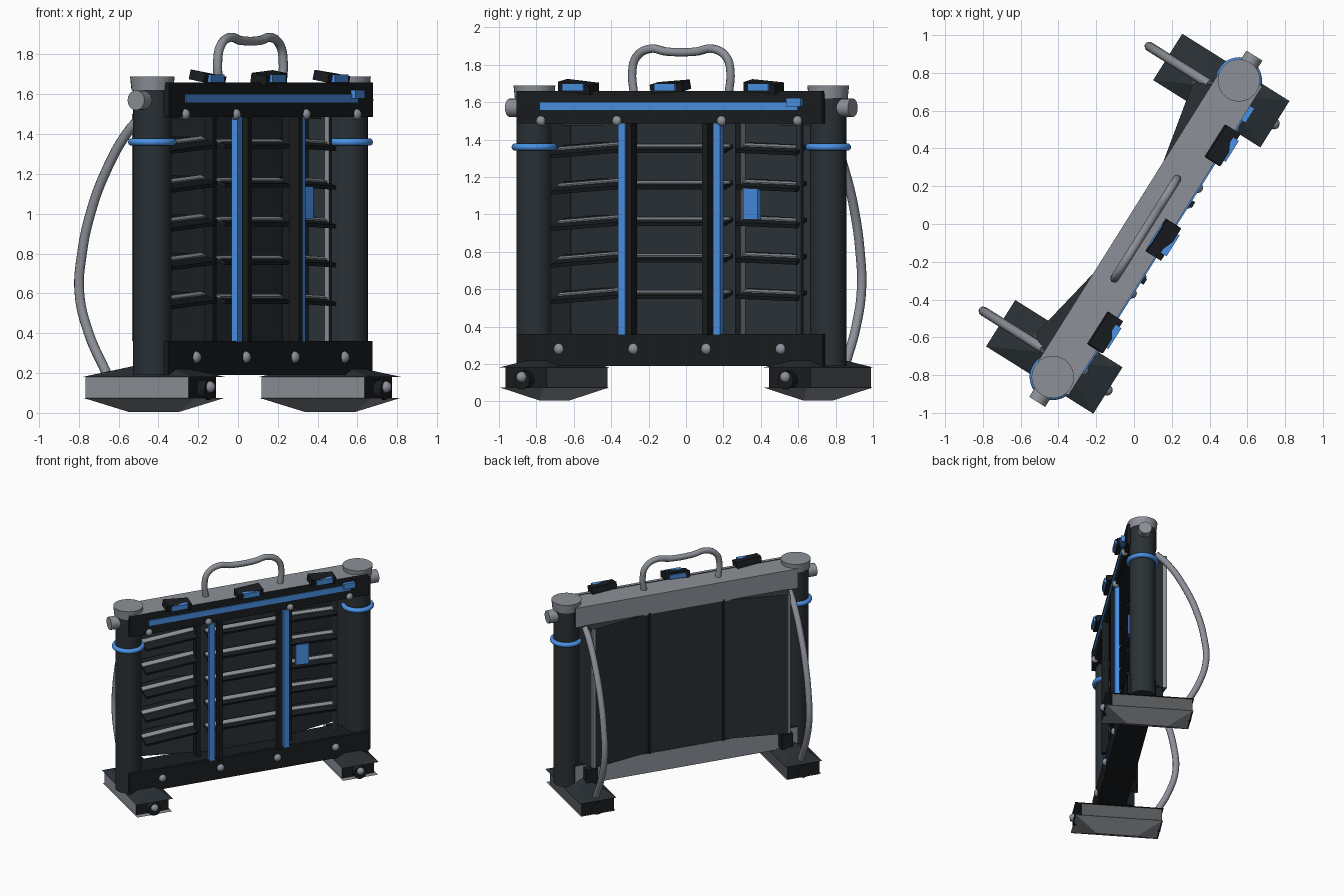
import bpy, bmesh, math
from mathutils import Matrix, Vector

if "Cube" in bpy.data.objects:
    bpy.data.objects.remove(bpy.data.objects["Cube"])


def material(name, rgb):
    m = bpy.data.materials.new(name)
    m.use_nodes = True
    m.diffuse_color = (*rgb, 1)
    m.node_tree.nodes["Principled BSDF"].inputs["Base Color"].default_value = (*rgb, 1)
    return m


SLATE = material("dark slate", (0.023, 0.03, 0.036))
BLACK = material("near black", (0.01, 0.012, 0.014))
GREY = material("metal grey", (0.265, 0.285, 0.315))
STEEL = material("dark steel", (0.09, 0.095, 0.1))
BLUE = material("bright blue", (0.068, 0.285, 0.79))

# Everything is built along x (front at -y), then turned into its diagonal stance
STANCE = Matrix.Translation((0.0625, -0.025, 0)) @ Matrix.Rotation(math.radians(57.9), 4, "Z")
POST_X = 0.927


def finish(name, bm, mats, smooth=False, paint=None):
    bmesh.ops.recalc_face_normals(bm, faces=bm.faces)
    bm.normal_update()
    for f in bm.faces:
        f.smooth = smooth and len(f.verts) < 5
        if paint:
            f.material_index = paint(f.normal)
    bmesh.ops.transform(bm, matrix=STANCE, verts=bm.verts)
    me = bpy.data.meshes.new(name)
    bm.to_mesh(me)
    bm.free()
    for m in mats:
        me.materials.append(m)
    ob = bpy.data.objects.new(name, me)
    bpy.context.collection.objects.link(ob)


def box(name, center, size, mats, tilt=None, paint=None):
    bm = bmesh.new()
    rot = tilt or Matrix.Identity(4)
    mat = Matrix.Translation(center) @ rot @ Matrix.Diagonal((*size, 1))
    bmesh.ops.create_cube(bm, size=1, matrix=mat)
    finish(name, bm, mats, paint=paint)


def cylinder(name, center, radius, depth, mat, axis="Z", sides=32, top=None):
    bm = bmesh.new()
    turn = {"Z": Matrix.Identity(4), "X": Matrix.Rotation(math.pi / 2, 4, "Y"),
            "Y": Matrix.Rotation(math.pi / 2, 4, "X")}[axis]
    bmesh.ops.create_cone(bm, cap_ends=True, segments=sides, radius1=radius,
                          radius2=top or radius, depth=depth,
                          matrix=Matrix.Translation(center) @ turn)
    finish(name, bm, [mat], smooth=True)


def ball(name, center, radius, mat):
    bm = bmesh.new()
    bmesh.ops.create_uvsphere(bm, u_segments=12, v_segments=8, radius=radius,
                              matrix=Matrix.Translation(center))
    finish(name, bm, [mat], smooth=True)


def prism(name, outline, z0, z1, mat):
    bm = bmesh.new()
    face = bm.faces.new([bm.verts.new((x, y, z0)) for x, y in outline])
    for v in bmesh.ops.extrude_face_region(bm, geom=[face])["geom"]:
        if isinstance(v, bmesh.types.BMVert):
            v.co.z = z1
    finish(name, bm, [mat])


def hip(name, center, length_x, length_y, rise, ridge, mat):
    """Four-sided roof shape with a ridge along y."""
    bm = bmesh.new()
    c = Vector(center)
    a, b, d, e = [bm.verts.new(c + Vector((sx * length_x / 2, sy * length_y / 2, 0)))
                  for sx, sy in ((-1, -1), (1, -1), (1, 1), (-1, 1))]
    front, back = [bm.verts.new(c + Vector((0, s * ridge, rise))) for s in (-1, 1)]
    for loop in ((a, b, d, e), (a, b, front), (b, d, back, front), (d, e, back), (e, a, front, back)):
        bm.faces.new(loop)
    finish(name, bm, [mat])


def tube(name, points, radius, mat, closed=False):
    cu = bpy.data.curves.new(name, "CURVE")
    cu.dimensions = "3D"
    cu.bevel_depth, cu.bevel_resolution, cu.resolution_u = radius, 3, 6
    cu.use_fill_caps = True
    sp = cu.splines.new("BEZIER")
    sp.bezier_points.add(len(points) - 1)
    for bp, p in zip(sp.bezier_points, points):
        bp.co = STANCE @ Vector(p)
        bp.handle_left_type = bp.handle_right_type = "AUTO"
    sp.use_cyclic_u = closed
    cu.materials.append(mat)
    bpy.context.collection.objects.link(bpy.data.objects.new(name, cu))


def foot_sides(n):
    return 0 if n.x < -0.5 else 1 if n.x > 0.5 else 2


# Posts, caps, knobs, rings, hoses and feet, mirrored
for s, side in ((-1, "left_end"), (1, "right_end")):
    x = s * POST_X
    cylinder(side + "_post", (x, 0, 0.91), 0.097, 1.44, SLATE)
    cylinder(side + "_cap", (x, 0, 1.655), 0.105, 0.07, GREY, top=0.112)
    cylinder(side + "_knob", (x + s * 0.09, 0, 1.57), 0.05, 0.13, GREY, axis="X", sides=16)
    tube(side + "_ring", [(x + 0.103 * math.cos(a), 0.103 * math.sin(a), 1.36)
                          for a in [i * math.pi / 4 for i in range(8)]], 0.019, BLUE, True)
    hose = [(0.12, 1.49), (0.2, 1.42), (0.345, 1.2), (0.43, 1), (0.48, 0.8),
            (0.495, 0.6), (0.44, 0.4), (0.335, 0.2)]
    tube(side + "_hose", [(x - s * 0.1, b, z) for b, z in hose], 0.025, GREY)

    fx, fy = x - s * 0.095, 0.05
    box(side + "_foot_body", (fx, fy + 0.02, 0.125), (0.26, 0.61, 0.11), [GREY, STEEL, BLACK],
        paint=foot_sides)
    hip(side + "_foot_top", (fx, fy, 0.18), 0.29, 0.67, 0.07, 0.04, SLATE)
    hip(side + "_foot_base", (fx, fy, 0.075), 0.28, 0.66, -0.07, 0.15, GREY)
    for e in (-1, 1):
        cylinder(side + "_foot_pad", (fx, fy + e * 0.3, 0.115), 0.05, 0.06, BLACK, axis="Y", sides=12)
    ball(side + "_foot_stud", (fx, fy - 0.33, 0.13), 0.03, GREY)

    # Side panel folded back, with a closed top and outer end
    prism(side + "_panel", [(s * 0.3, 0.04), (s * 0.3, 0.1), (s * 0.79, 0.2), (s * 0.79, 0.15)],
          0.36, 1.5, SLATE)
    prism(side + "_panel_top", [(s * 0.3, 0.09), (s * 0.79, 0.2), (s * 0.84, 0.09)], 1.475, 1.5, SLATE)
    prism(side + "_panel_wall", [(s * 0.79, 0.19), (s * 0.79, 0.14), (s * 0.84, 0.0), (s * 0.86, 0.03)],
          0.36, 1.5, SLATE)
    box(side + "_panel_edge", (s * 0.788, 0.185, 0.93), (0.02, 0.035, 1.14), [GREY])
    box(side + "_bracket", (s * 0.79, 0.13, 0.28), (0.09, 0.08, 0.12), [BLACK])

# Top and bottom beams with their front plates
box("top_beam", (0, 0, 1.575), (1.8, 0.22, 0.16), [BLACK, GREY],
    paint=lambda n: 1 if n.z > 0.5 or n.y > 0.5 else 0)
box("top_front_plate", (0, -0.108, 1.573), (1.93, 0.028, 0.172), [BLACK, GREY],
    paint=lambda n: 1 if n.z > 0.5 else 0)
box("bottom_beam", (0, 0, 0.275), (1.8, 0.21, 0.16), [BLACK, GREY],
    paint=lambda n: 1 if n.y > 0.5 else 0)
box("bottom_front_plate", (0, -0.105, 0.275), (1.93, 0.025, 0.17), [BLACK])
box("top_stripe", (0, -0.125, 1.578), (1.63, 0.009, 0.045), [BLUE])
box("stripe_latch", (0.8, -0.135, 1.6), (0.09, 0.03, 0.045), [BLUE])

# Middle rear panel and its seams
box("middle_panel", (0, 0.07, 0.93), (0.6, 0.06, 1.16), [SLATE])
for x in (-0.3, 0.3):
    box("rear_seam", (x, 0.078, 0.93), (0.018, 0.065, 1.16), [BLACK])

# Louvre slats in three bays, each with a thin bright lip
for x, w, depth, roll in ((-0.59, 0.42, 0.15, -4), (0, 0.6, 0.08, 0), (0.56, 0.38, 0.11, 2)):
    tilt = Matrix.Rotation(math.radians(roll), 4, "Y") @ Matrix.Rotation(math.radians(20), 4, "X")
    y = depth / 2 - 0.04
    for i in range(5):
        z = 0.57 + i * 0.195
        box("slat", (x, y, z), (w, depth, 0.02), [BLACK], tilt=tilt)
        lip = Vector((x, y, z)) + tilt @ Vector((0, 0.01, 0.013))
        box("slat_lip", lip, (w, 0.035, 0.009), [GREY], tilt=tilt)

# Front dividers
for s in (-1, 1):
    box("blue_bar", (s * 0.3, -0.108, 0.92), (0.045, 0.035, 1.13), [BLUE])
    box("dark_bar", (s * 0.24, -0.12, 0.92), (0.035, 0.055, 1.13), [BLACK])
    box("inner_bar", (s * 0.37, 0.005, 0.92), (0.035, 0.05, 1.13), [BLACK, GREY],
        paint=lambda n: 1 if n.x > 0.5 else 0)
box("right_upright", (0.745, 0.005, 0.92), (0.03, 0.026, 1.13), [SLATE, GREY],
    paint=lambda n: 1 if n.x < -0.5 else 0)
box("control_plate", (0.465, -0.03, 1.055), (0.1, 0.03, 0.165), [BLUE],
    tilt=Matrix.Rotation(math.radians(-8), 4, "Z"))

# Studs along both plates
for s in (-1, 1):
    for a, b in ((0.7, 0.81), (0.23, 0.33)):
        ball("bottom_stud", (s * a, -0.112, 0.28), 0.031, GREY)
        ball("top_stud", (s * b, -0.118, 1.5), 0.028, GREY)

# Clamps on the top edge
for x, a in ((-0.58, 6), (0, -4), (0.59, 5)):
    tilt = Matrix.Rotation(math.radians(a), 4, "Y") @ Matrix.Rotation(math.radians(10), 4, "X")
    box("clamp", (x, -0.11, 1.682), (0.2, 0.09, 0.05), [BLACK], tilt=tilt)
    box("clamp_tab", (x, -0.153, 1.68), (0.13, 0.035, 0.04), [BLUE])
box("clamp_inlay", (0, -0.062, 1.685), (0.13, 0.009, 0.035), [BLUE])

# Carry handle with a dipped grip
half = [(0.3, 1.65), (0.31, 1.76), (0.285, 1.84), (0.2, 1.885), (0.09, 1.87)]
grip = [(-x, 0, z) for x, z in half] + [(x, 0, z) for x, z in reversed(half)]
tube("handle", grip, 0.023, GREY)
